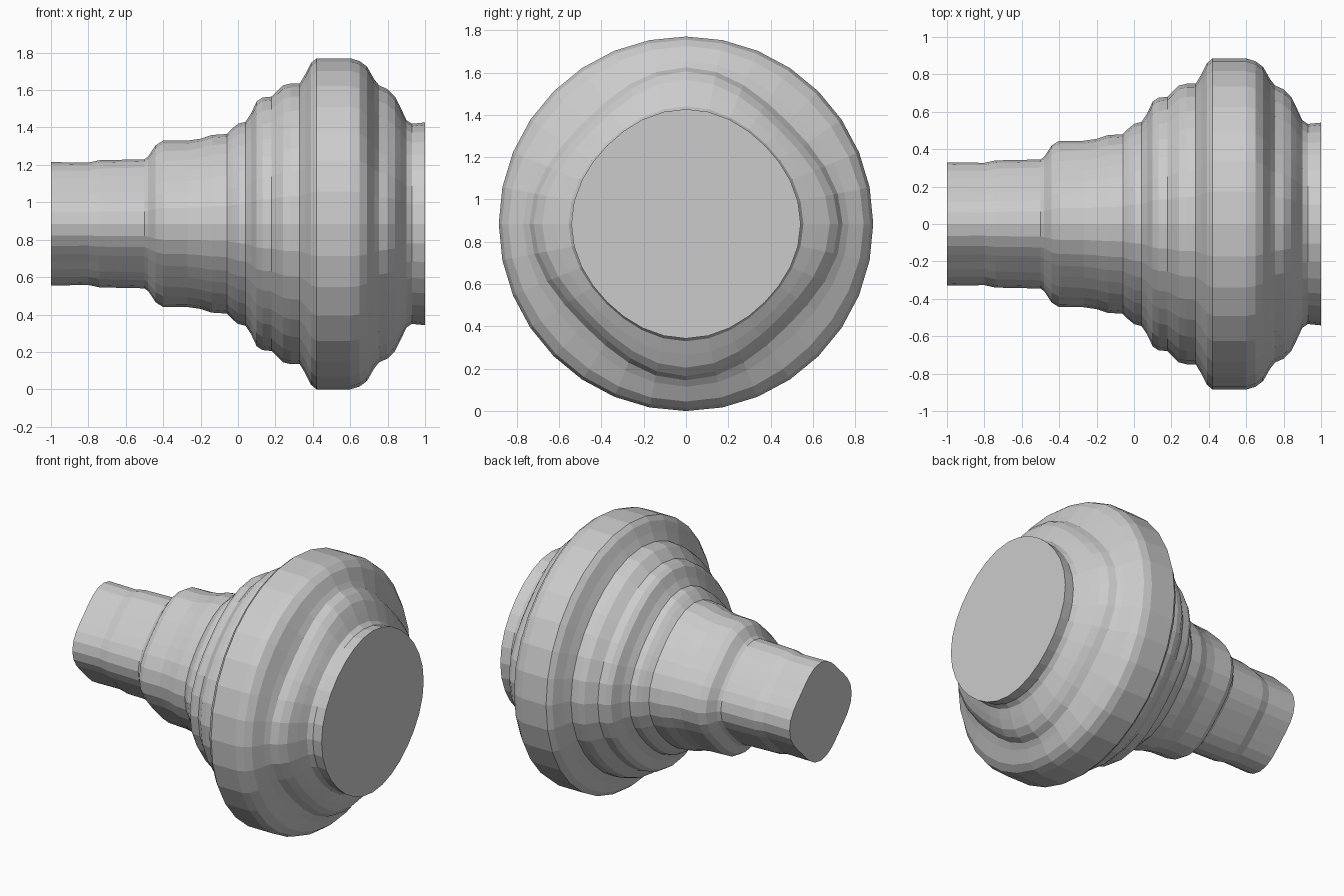
import bpy, bmesh
from math import cos, sin, pi

SIDES = 32
AXIS_Z = 0.885

# Profile along x: (x, radius, flattening on the four diagonals)
profile = [
    (-1, .33, .13), (-.8, .327, .13), (-.74, .34, .12), (-.5, .345, .11),
    (-.48, .36, .11), (-.44, .42, .11), (-.40, .445, .11), (-.27, .445, .09),
    (-.2, .455, .08), (-.14, .475, .08), (-.06, .48, .07), (-.03, .51, .07),
    (0, .535, .07), (.04, .545, .07), (.07, .59, .07), (.1, .655, .07),
    (.13, .675, .06), (.18, .68, .05), (.21, .71, .05), (.24, .74, .05),
    (.28, .75, .04), (.33, .75, .03), (.36, .80, .02), (.39, .86, .01),
    (.42, .885, 0), (.60, .885, 0), (.65, .87, 0), (.69, .84, .02),
    (.73, .77, .05), (.755, .74, .08), (.80, .72, .09), (.84, .68, .08),
    (.87, .62, .06), (.90, .555, .04), (.93, .535, .03), (1, .542, .03),
]

# Stepped boot: lathe-like rings joined along the x axis
bm = bmesh.new()
rings = []
for x, r, flat in profile:
    ring = []
    for i in range(SIDES):
        t = 2 * pi * i / SIDES
        rad = r * (1 - flat * (1 - cos(4 * t)) / 2)
        ring.append(bm.verts.new((x, rad * cos(t), AXIS_Z + rad * sin(t))))
    rings.append(ring)
for a, b in zip(rings, rings[1:]):
    for i in range(SIDES):
        j = (i + 1) % SIDES
        bm.faces.new((a[i], a[j], b[j], b[i]))

# Flat end caps
bm.faces.new(rings[0])
bm.faces.new(rings[-1])
bmesh.ops.recalc_face_normals(bm, faces=bm.faces[:])

mesh = bpy.data.meshes.new("stepped_boot")
bm.to_mesh(mesh)
bm.free()
boot = bpy.data.objects.new("stepped_boot", mesh)
bpy.context.collection.objects.link(boot)
